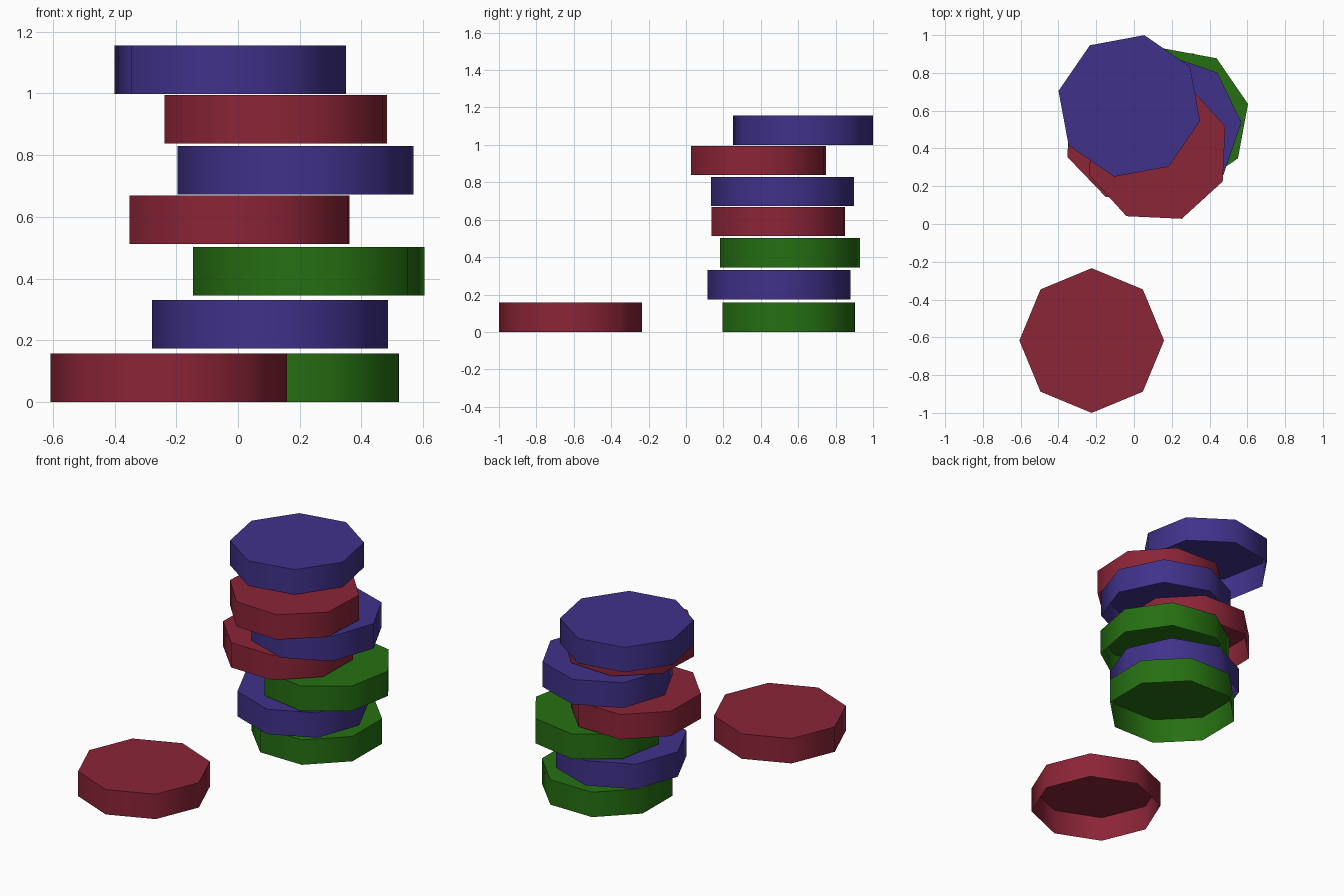
import bpy, bmesh
from math import radians
from mathutils import Matrix

cube = bpy.data.objects.get("Cube")
if cube:
    bpy.data.objects.remove(cube, do_unlink=True)

RADIUS, HEIGHT, SIDES = 0.383, 0.157, 8


def material(name, colour):
    mat = bpy.data.materials.new(name)
    mat.use_nodes = True
    mat.diffuse_color = (*colour, 1)
    bsdf = next(n for n in mat.node_tree.nodes if n.type == 'BSDF_PRINCIPLED')
    bsdf.inputs["Base Color"].default_value = (*colour, 1)
    return mat


red = material("crimson", (0.26, 0.018, 0.038))
blue = material("indigo", (0.051, 0.031, 0.255))
green = material("green", (0.019, 0.16, 0.006))


def chip(name, mat, x, y, z, turn):
    """Eight-sided cap: flat top, smooth wall, open underneath."""
    bm = bmesh.new()
    place = Matrix.Translation((0, 0, HEIGHT / 2))
    bmesh.ops.create_cone(bm, cap_ends=True, segments=SIDES, radius1=RADIUS,
                          radius2=RADIUS, depth=HEIGHT, matrix=place)
    bm.normal_update()
    # open underside
    bottom = [f for f in bm.faces if f.normal.z < -0.5]
    bmesh.ops.delete(bm, geom=bottom, context='FACES_ONLY')
    # smooth wall with a crisp top rim
    for f in bm.faces:
        f.smooth = abs(f.normal.z) < 0.5
    for e in bm.edges:
        e.smooth = not all(v.co.z > HEIGHT / 2 for v in e.verts)
    mesh = bpy.data.meshes.new(name)
    bm.to_mesh(mesh)
    bm.free()
    mesh.materials.append(mat)
    obj = bpy.data.objects.new(name, mesh)
    obj.location = (x, y, z)
    obj.rotation_euler.z = radians(turn)
    bpy.context.collection.objects.link(obj)


# Single chip lying in front
chip("loose_chip", red, -0.224, -0.617, 0, 0)

# Untidy stack, from the bottom up: colour, x, y, z, turn
stack = [
    (green, 0.167, 0.549, 0.0, 22),
    (blue, 0.104, 0.497, 0.174, 2.5),
    (green, 0.229, 0.556, 0.345, 12),
    (red, 0.005, 0.493, 0.512, 21.4),
    (blue, 0.187, 0.515, 0.672, 3.5),
    (red, 0.123, 0.388, 0.838, 19.8),
    (blue, -0.025, 0.625, 0.999, -12),
]
for level, spec in enumerate(stack, 1):
    chip(f"stack_chip_{level}", *spec)
